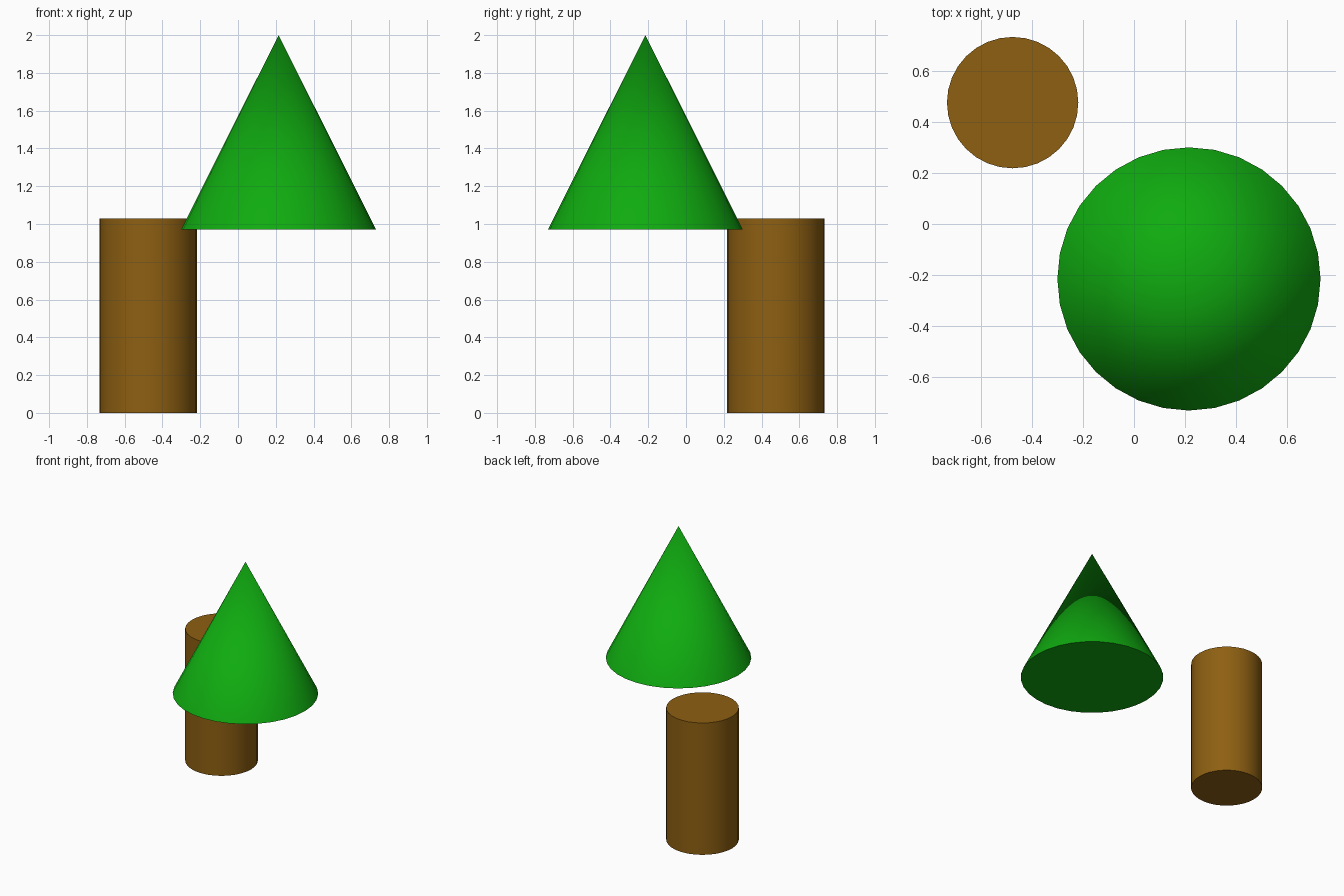
import bpy
import math

cube = bpy.data.objects.get("Cube")
if cube:
    bpy.data.objects.remove(cube, do_unlink=True)


def material(name, colour):
    mat = bpy.data.materials.new(name)
    mat.use_nodes = True
    mat.diffuse_color = (*colour, 1)
    mat.node_tree.nodes["Principled BSDF"].inputs["Base Color"].default_value = (*colour, 1)
    return mat


def tapered_part(name, x, y, bottom, top, base_radius, top_radius, mat):
    bpy.ops.mesh.primitive_cone_add(
        vertices=32, radius1=base_radius, radius2=top_radius,
        depth=top - bottom, location=(x, y, (bottom + top) / 2))
    obj = bpy.context.object
    obj.name = name
    obj.data.name = name
    obj.data.materials.append(mat)
    bpy.ops.object.shade_smooth_by_angle(angle=math.radians(30))
    return obj


bark = material("bark brown", (0.27, 0.116, 0.006))
leaf = material("leaf green", (0.005, 0.41, 0.005))

# Trunk: a plain capped cylinder standing on the ground
tapered_part("trunk", -0.475, 0.475, 0, 1.03, 0.257, 0.257, bark)

# Foliage: a closed cone floating beside the trunk
tapered_part("foliage", 0.215, -0.215, 0.972, 2, 0.515, 0, leaf)
